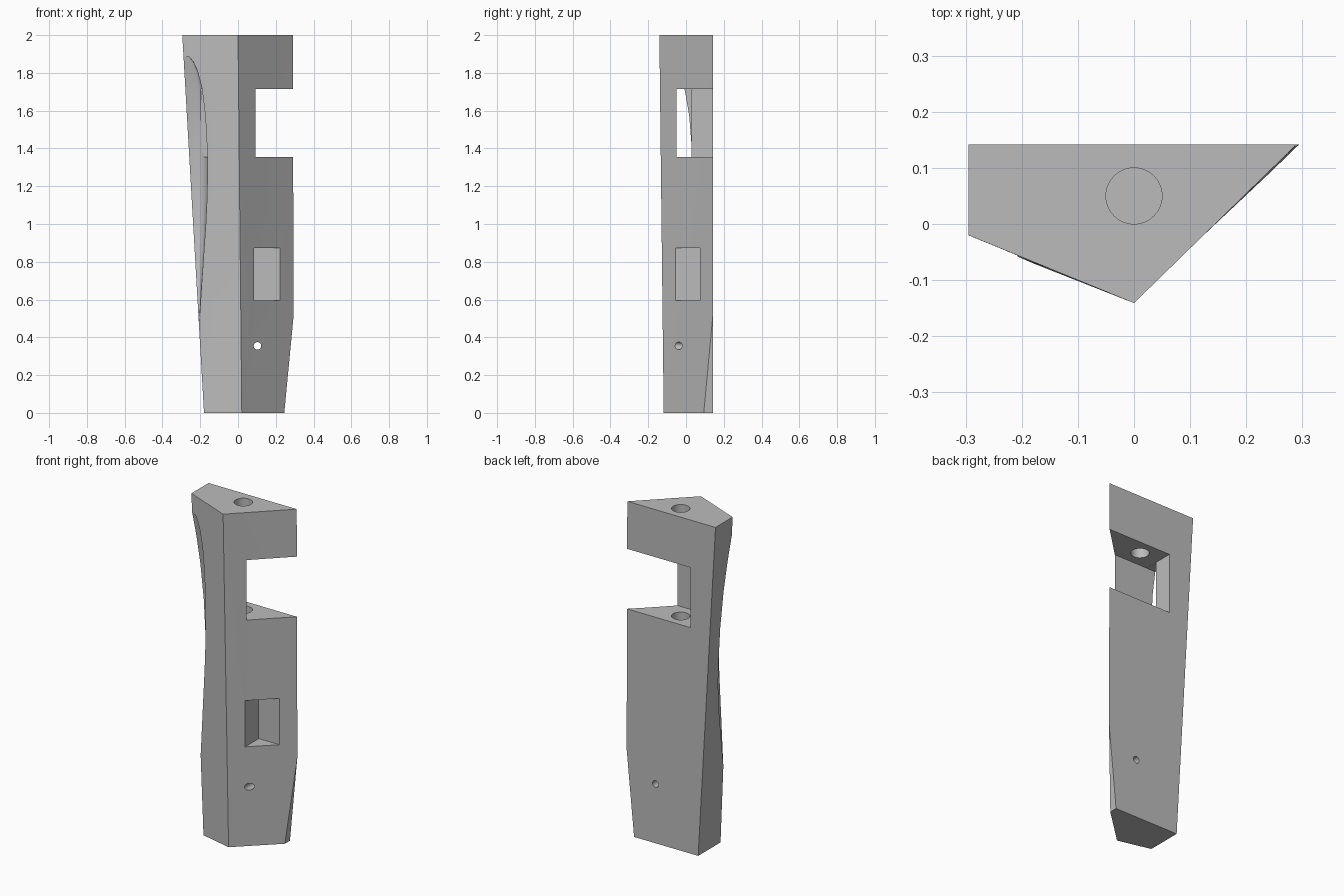
import bpy, bmesh, math
from mathutils import Vector

if "Cube" in bpy.data.objects:
    bpy.data.objects.remove(bpy.data.objects["Cube"])

grey = bpy.data.materials.new("light grey")
grey.use_nodes = True
grey.diffuse_color = (0.5, 0.5, 0.5, 1)
grey.node_tree.nodes["Principled BSDF"].inputs["Base Color"].default_value = (0.5, 0.5, 0.5, 1)


def finish(name, bm):
    bmesh.ops.recalc_face_normals(bm, faces=bm.faces)
    mesh = bpy.data.meshes.new(name)
    bm.to_mesh(mesh)
    bm.free()
    mesh.materials.append(grey)
    obj = bpy.data.objects.new(name, mesh)
    bpy.context.collection.objects.link(obj)
    return obj


def loft(bm, rings):
    """Skin a closed solid through a list of rings of points."""
    loops = [[bm.verts.new(p) for p in ring] for ring in rings]
    n = len(loops[0])
    for a, b in zip(loops, loops[1:]):
        for i in range(n):
            j = (i + 1) % n
            bm.faces.new((a[i], a[j], b[j], b[i]))
    bm.faces.new(loops[0][::-1])
    bm.faces.new(loops[-1])


def box(name, lo, hi):
    bm = bmesh.new()
    loft(bm, [[(lo[0], lo[1], z), (hi[0], lo[1], z), (hi[0], hi[1], z), (lo[0], hi[1], z)]
              for z in (lo[2], hi[2])])
    return finish(name, bm)


def rod(name, start, end, radius, sides=48):
    start, end = Vector(start), Vector(end)
    turn = (end - start).to_track_quat('Z', 'Y')
    bm = bmesh.new()
    steps = [2 * math.pi * i / sides for i in range(sides)]
    loft(bm, [[c + turn @ Vector((radius * math.cos(t), radius * math.sin(t), 0)) for t in steps]
              for c in (start, end)])
    return finish(name, bm)


# Tapered four-sided body, with the lower right corner sliced off
top = [(-0.295, 0.142), (-0.295, -0.02), (0, -0.141), (0.29, 0.142)]
base = [(-0.18, 0.142), (-0.18, -0.07), (0.02, -0.118), (0.296, 0.142)]
bm = bmesh.new()
loft(bm, [[(x, y, 0) for x, y in base], [(x, y, 2) for x, y in top]])
bmesh.ops.triangulate(bm, faces=[f for f in bm.faces if abs(f.normal.z) < 0.9])
cut = bmesh.ops.bisect_plane(bm, geom=bm.verts[:] + bm.edges[:] + bm.faces[:],
                             plane_co=(0.245, 0, 0), plane_no=(0.5, 0, -0.048), clear_outer=True)
bmesh.ops.holes_fill(bm, edges=[e for e in bm.edges if e.is_boundary])
body = finish("tapered_body", bm)

# Long hollow along the front corner: height, width and depth of each section
sections = [(1.885, 0.03, 0.002), (1.86, 0.05, 0.007), (1.81, 0.07, 0.018), (1.72, 0.088, 0.036),
            (1.57, 0.098, 0.06), (1.35, 0.097, 0.08), (1.15, 0.083, 0.084), (1.0, 0.067, 0.08),
            (0.85, 0.048, 0.065), (0.7, 0.029, 0.04), (0.48, 0.002, 0.002)]


def hollow_ring(z, width, depth, count=48):
    cx, cy = -0.18 - 0.0575 * z, -0.07 + 0.025 * z
    ring = []
    for i in range(count):
        t = 2 * math.pi * i / count
        c, s = math.cos(t), math.sin(t)
        u = math.copysign(abs(c) ** 0.7, c) * (width if c > 0 else 0.1)
        v = math.copysign(abs(s) ** 0.7, s) * (depth if s > 0 else 0.2)
        ring.append((cx + u, cy + v, z))
    return ring


bm = bmesh.new()
loft(bm, [hollow_ring(*s) for s in sections])
bmesh.ops.triangulate(bm, faces=bm.faces[:])
cutters = [
    finish("hollow_cutter", bm),
    # Notch open to the back and right, and the slot joining it to the hollow
    box("notch_cutter", (-0.13, -0.05, 1.355), (0.5, 0.5, 1.715)),
    box("slot_cutter", (-0.195, -0.0495, 1.356), (0.0, 0.028, 1.714)),
    # Pocket in the right front face
    box("pocket_cutter", (0.085, -0.5, 0.595), (0.5, 0.075, 0.872)),
    # Vertical bore and small cross hole
    rod("bore_cutter", (0, 0.05, 0.5), (0, 0.05, 2.1), 0.05),
    rod("pin_hole_cutter", (0.103, -0.5, 0.355), (0.103, 0.5, 0.355), 0.02, 24),
]

bpy.context.view_layer.objects.active = body
body.select_set(True)
for cutter in cutters:
    cutter.hide_render = True
    mod = body.modifiers.new(cutter.name, 'BOOLEAN')
    mod.operation = 'DIFFERENCE'
    mod.solver = 'EXACT'
    mod.object = cutter
    bpy.ops.object.modifier_apply(modifier=mod.name)
for cutter in cutters:
    bpy.data.objects.remove(cutter)

bpy.ops.object.shade_smooth_by_angle(angle=math.radians(25))
